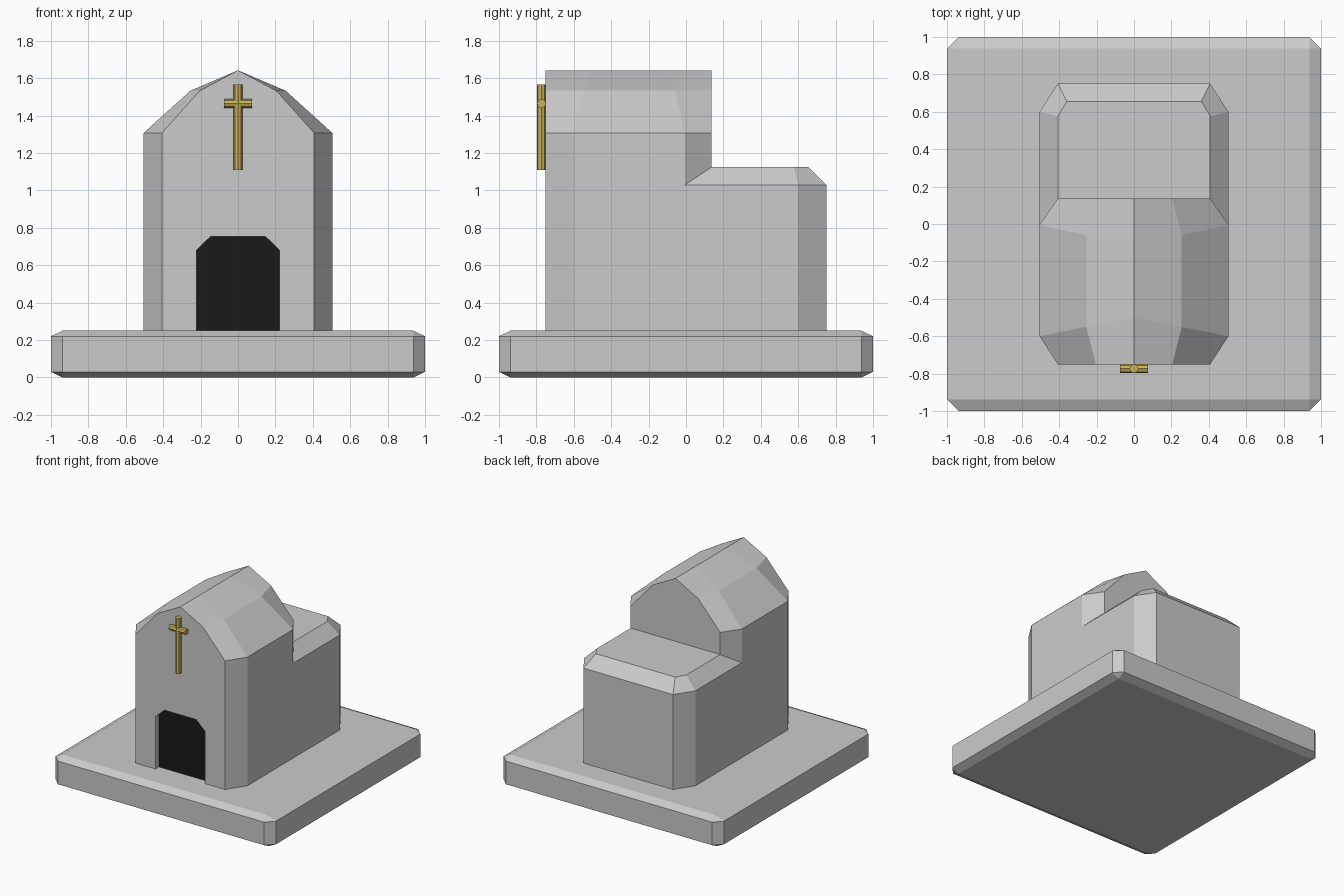
import bpy, bmesh
from math import pi

if "Cube" in bpy.data.objects:
    bpy.data.objects.remove(bpy.data.objects["Cube"])


def material(name, color):
    m = bpy.data.materials.new(name)
    m.diffuse_color = color
    m.use_nodes = True
    m.node_tree.nodes["Principled BSDF"].inputs["Base Color"].default_value = m.diffuse_color
    return m


def finish(name, bm, mat=None):
    bmesh.ops.remove_doubles(bm, verts=bm.verts, dist=1e-4)
    bmesh.ops.recalc_face_normals(bm, faces=bm.faces)
    mesh = bpy.data.meshes.new(name)
    bm.to_mesh(mesh)
    bm.free()
    ob = bpy.data.objects.new(name, mesh)
    bpy.context.collection.objects.link(ob)
    if mat:
        mesh.materials.append(mat)
    return ob


def mirrored_faces(faces):
    # every face is made on both sides of x = 0
    bm = bmesh.new()
    for pts in faces:
        for s in (1, -1):
            bm.faces.new([bm.verts.new((s * x, y, z)) for x, y, z in pts][::s])
    return bm


# base slab: chamfered unit cube, then flattened
bm = bmesh.new()
bmesh.ops.create_cube(bm, size=2)
bmesh.ops.bevel(bm, geom=bm.edges[:], offset=0.062, segments=1, affect='EDGES')
bmesh.ops.scale(bm, verts=bm.verts, vec=(1, 1, 0.125))
bmesh.ops.translate(bm, verts=bm.verts, vec=(0, 0, 0.125))
for v in bm.verts:  # deeper chamfer in z
    if abs(abs(v.co.z - 0.125) - 0.117) < 0.003:
        v.co.z = 0.22 if v.co.z > 0.125 else 0.03
finish("base_slab", bm)

# body: half rings along y for the tall nave (wall foot, eave, shoulder, ridge)
GROUND, EAVE, SHOULDER, RIDGE = 0.25, 1.307, 1.533, 1.642
LOW_EAVE, LOW_TOP = 1.03, 1.125


def ring(w, y, foot, ws, ys, yr):
    return [(w, y, foot), (w, y, EAVE), (ws, ys, SHOULDER), (0, yr, RIDGE)]


rings = [ring(0.407, -0.75, GROUND, 0.205, -0.75, -0.75),
         ring(0.505, -0.60, GROUND, 0.255, -0.55, -0.50),
         ring(0.505, -0.005, LOW_EAVE, 0.255, -0.06, -0.10),
         ring(0.407, 0.137, LOW_TOP, 0.205, 0.137, 0.137)]
faces = []
for i in range(3):
    a, b = rings[i], rings[i + 1]
    for j in range(1 if i == 1 else 0, 3):
        faces.append([a[j], b[j], b[j + 1], a[j + 1]])

# front wall with door notch, and the recessed jambs
door = [(0, 0.755), (0.145, 0.755), (0.223, 0.68), (0.223, GROUND)]
DOOR_Y = -0.705
faces.append(rings[0] + [(x, -0.75, z) for x, z in door])
for (x0, z0), (x1, z1) in zip(door, door[1:]):
    faces.append([(x0, -0.75, z0), (x1, -0.75, z1), (x1, DOOR_Y, z1), (x0, DOOR_Y, z0)])

# low rear hall with chamfered corners and sloped roof edge
top_side, top_back = (0.407, 0.577, LOW_TOP), (0.36, 0.655, LOW_TOP)
eave_side, eave_back = (0.505, 0.60, LOW_EAVE), (0.407, 0.75, LOW_EAVE)
foot_side, foot_back = (0.505, 0.60, GROUND), (0.407, 0.75, GROUND)
mid_front, mid_top = (0, 0.137, LOW_TOP), (0, 0.655, LOW_TOP)
mid_eave, mid_foot = (0, 0.75, LOW_EAVE), (0, 0.75, GROUND)
r1, r2, r3 = rings[1:]
faces += [
    [r1[0], r1[1], r2[1], r2[0], eave_side, foot_side],
    [r2[0], r3[0], top_side, eave_side],
    [eave_side, top_side, top_back, eave_back],
    [eave_side, eave_back, foot_back, foot_side],
    [top_back, eave_back, mid_eave, mid_top],
    [eave_back, foot_back, mid_foot, mid_eave],
    [mid_front, r3[0], top_side, top_back, mid_top],
    r3 + [mid_front],
]
finish("chapel_body", mirrored_faces(faces))

# dark door panel at the back of the recess
panel = [(x, DOOR_Y, z) for x, z in door] + [(0, DOOR_Y, GROUND)]
door_ob = finish("door", mirrored_faces([panel[::-1]]), material("dark", (0.01, 0.01, 0.01, 1)))
if door_ob.data.polygons[0].normal.y > 0:
    door_ob.data.flip_normals()

# cross on the gable
gold = material("gold", (0.6, 0.45, 0.1, 1))
for name, length, z, turn in (("cross_post", 0.455, 1.338, 0), ("cross_bar", 0.148, 1.465, pi / 2)):
    bpy.ops.mesh.primitive_cylinder_add(vertices=8, radius=0.024, depth=length,
                                        location=(0, -0.773, z), rotation=(0, turn, 0))
    ob = bpy.context.object
    ob.name = name
    ob.data.materials.append(gold)
